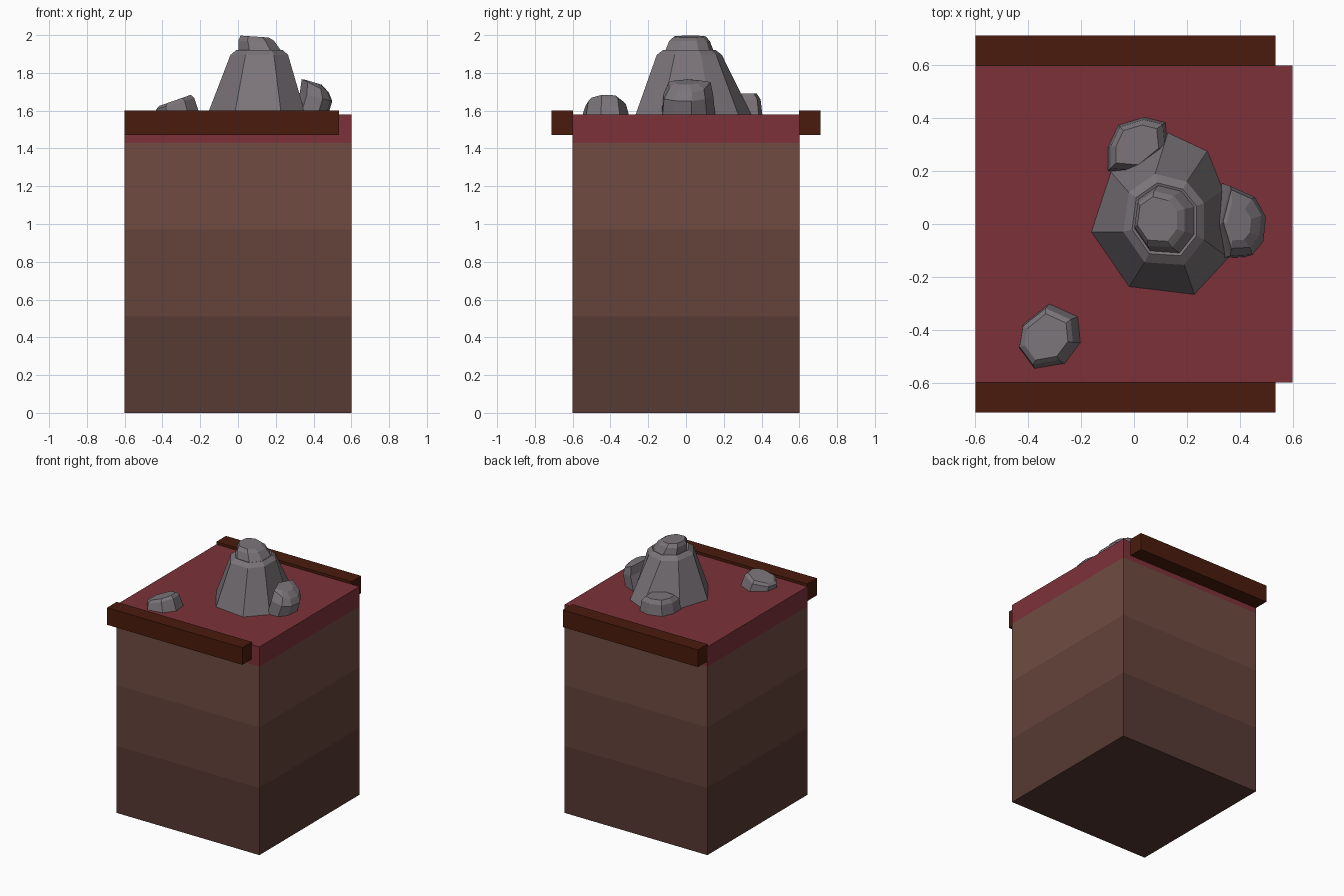
import bpy, bmesh

if "Cube" in bpy.data.objects:
    bpy.data.objects.remove(bpy.data.objects["Cube"])


def material(name, rgb):
    m = bpy.data.materials.new(name)
    m.diffuse_color = (*rgb, 1)
    m.use_nodes = True
    m.node_tree.nodes["Principled BSDF"].inputs["Base Color"].default_value = m.diffuse_color
    return m


def loft(name, rings, mats, band_mats=None):
    """Join equal-length rings of points with flat faces and cap both ends."""
    bm = bmesh.new()
    loops = [[bm.verts.new(p) for p in r] for r in rings]
    n = len(loops[0])
    for k, (a, b) in enumerate(zip(loops, loops[1:])):
        for i in range(n):
            j = (i + 1) % n
            f = bm.faces.new((a[i], a[j], b[j], b[i]))
            f.material_index = band_mats[k] if band_mats else 0
    bm.faces.new(loops[0][::-1])
    top = bm.faces.new(loops[-1])
    top.material_index = band_mats[-1] if band_mats else 0
    bmesh.ops.recalc_face_normals(bm, faces=bm.faces)
    me = bpy.data.meshes.new(name)
    bm.to_mesh(me)
    bm.free()
    for m in mats:
        me.materials.append(m)
    ob = bpy.data.objects.new(name, me)
    bpy.context.collection.objects.link(ob)
    return ob


def level(outline, scale, z, dx=0, dy=0, sx=0, sy=0):
    """Outline scaled about its middle, shifted, at height z with a tilt."""
    cx = sum(p[0] for p in outline) / len(outline)
    cy = sum(p[1] for p in outline) / len(outline)
    out = []
    for x, y in outline:
        u, v = (x - cx) * scale, (y - cy) * scale
        out.append((cx + u + dx, cy + v + dy, z + u * sx + v * sy))
    return out


def rect(x0, x1, y0, y1, z):
    return [(x0, y0, z), (x1, y0, z), (x1, y1, z), (x0, y1, z)]


dark = material("dark_earth", (0.095, 0.041, 0.033))
mid = material("mid_earth", (0.130, 0.055, 0.043))
light = material("light_earth", (0.160, 0.071, 0.053))
red = material("red_ground", (0.200, 0.031, 0.041))
wood = material("rail_brown", (0.068, 0.011, 0.004))
stone = material("stone", (0.200, 0.178, 0.193))

# Layered ground block with red surface
loft("ground_block", [rect(-.6, .6, -.6, .6, z) for z in (0, .51, .97, 1.43, 1.58)],
     [dark, mid, light, red], [0, 1, 2, 3])

# Side rails, stopping short of the right edge
for side, s in (("front", -1), ("back", 1)):
    y0, y1 = sorted((s * .598, s * .713))
    loft(side + "_rail", [rect(-.6, .535, y0, y1, z) for z in (1.47, 1.6)], [wood])

# Main peak: wide foot, narrow ledge, small stump on top
foot = [(.36, -.13), (.34, .13), (.28, .28), (.13, .35),
        (-.09, .2), (-.165, -.03), (-.02, -.24), (.23, -.27)]
rim = [(.265, -.06), (.265, .08), (.2, .16), (.08, .19),
       (-.02, .12), (-.04, -.03), (.04, -.145), (.19, -.155)]
loft("main_peak", [level(foot, 1, 1.57), level(rim, 1, 1.895),
                   level(rim, .8, 1.922), level(rim, .74, 1.918),
                   level(rim, .62, 1.97, -.02, 0), level(rim, .49, 1.992, -.03, 0, -.07)],
     [stone])

# Boulder leaning on the right of the peak
b = [(.33, .155), (.43, .11), (.475, .03), (.465, -.07), (.42, -.125), (.33, -.13), (.29, 0)]
loft("right_boulder", [level(b, 1, 1.57), level(b, .93, 1.67, .03, 0, -.25),
                       level(b, .78, 1.727, .025, .01, -.5), level(b, .5, 1.75, .01, .005, -.3)],
     [stone])

# Low boulder behind the peak
b = [(.02, .19), (.13, .28), (.12, .385), (.04, .405), (-.06, .375), (-.1, .29), (-.1, .2)]
loft("back_boulder", [level(b, 1, 1.57), level(b, .9, 1.66), level(b, .7, 1.69)], [stone])

# Separate small stone near the front left
b = [(-.2, -.45), (-.26, -.53), (-.375, -.55), (-.435, -.47), (-.42, -.38), (-.32, -.3), (-.21, -.35)]
loft("small_stone", [level(b, 1, 1.57), level(b, .86, 1.637, -.015, 0, .3),
                     level(b, .7, 1.655, -.015, 0, .35)], [stone])
